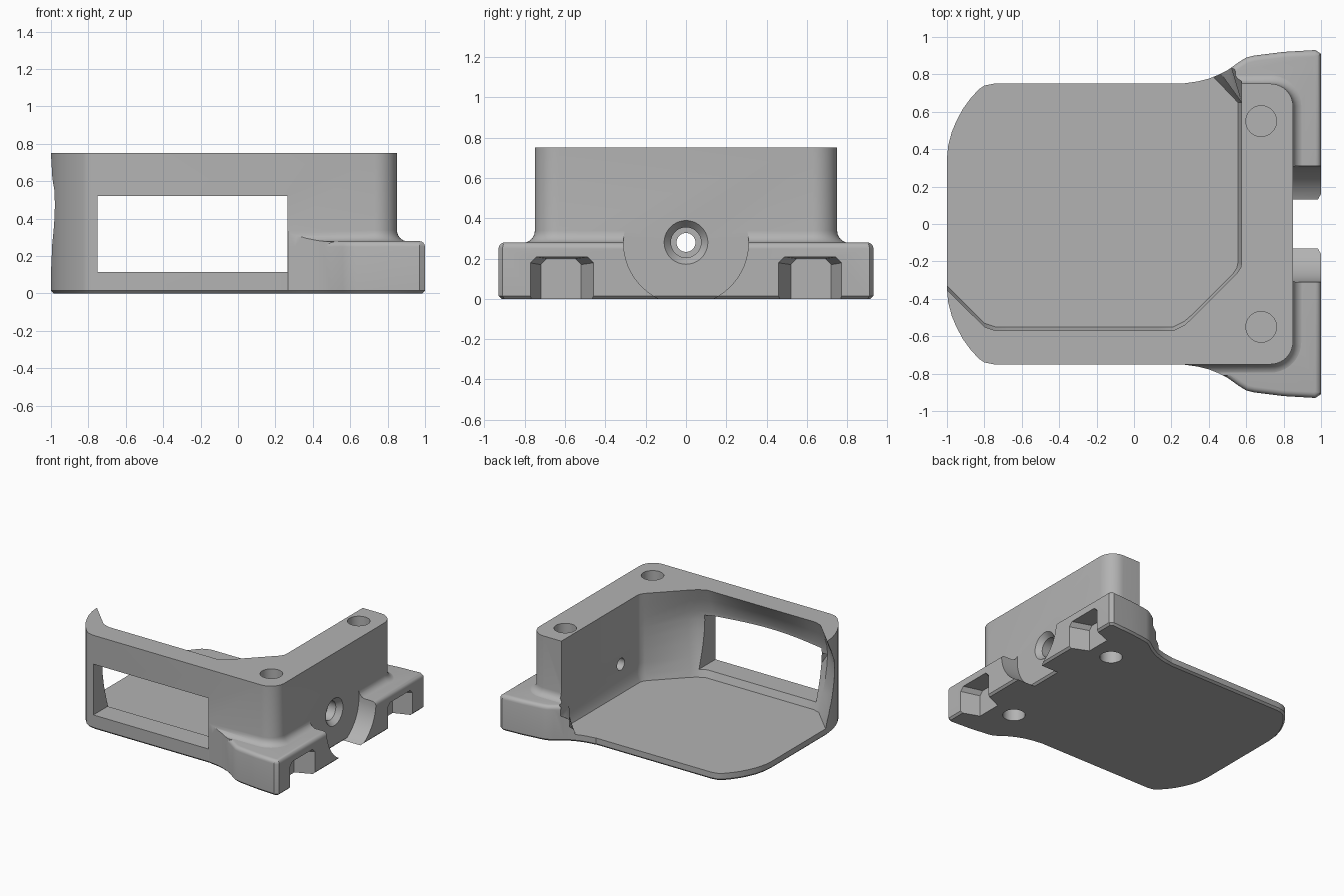
import bpy, bmesh
from math import sin, cos, pi, radians

if "Cube" in bpy.data.objects:
    bpy.data.objects.remove(bpy.data.objects["Cube"])

grey = bpy.data.materials.new("plain_grey")
grey.use_nodes = True
COLOUR = (0.45, 0.45, 0.45, 1)
grey.diffuse_color = COLOUR
grey.node_tree.nodes["Principled BSDF"].inputs["Base Color"].default_value = COLOUR


def loft(name, rings, top_round=0, bottom_chamfer=0):
    """Closed solid through equally long rings of points."""
    bm = bmesh.new()
    rows = [[bm.verts.new(p) for p in ring] for ring in rings]
    n = len(rows[0])
    for a, b in zip(rows, rows[1:]):
        for i in range(n):
            bm.faces.new((a[i], a[(i + 1) % n], b[(i + 1) % n], b[i]))
    low, high = bm.faces.new(rows[0][::-1]), bm.faces.new(rows[-1])
    bmesh.ops.recalc_face_normals(bm, faces=bm.faces)
    high_edges, low_edges = list(high.edges), list(low.edges)
    if top_round:
        bmesh.ops.bevel(bm, geom=high_edges, offset=top_round, segments=4,
                        profile=0.5, affect='EDGES', clamp_overlap=False)
    if bottom_chamfer:
        bmesh.ops.bevel(bm, geom=[e for e in low_edges if e.is_valid], offset=bottom_chamfer,
                        segments=1, affect='EDGES', clamp_overlap=False)
    mesh = bpy.data.meshes.new(name)
    bm.to_mesh(mesh)
    bm.free()
    mesh.materials.append(grey)
    obj = bpy.data.objects.new(name, mesh)
    bpy.context.collection.objects.link(obj)
    return obj


def at(points, z):
    return [(x, y, z) for x, y in points]


def prism(name, points, z0, z1, **kw):
    return loft(name, [at(points, z0), at(points, z1)], **kw)


def circle_x(x, r, z, n=64):
    return [(x, r * cos(2 * pi * i / n), z + r * sin(2 * pi * i / n)) for i in range(n)]


def circle_z(x, y, r, n=48):
    return [(x + r * cos(2 * pi * i / n), y + r * sin(2 * pi * i / n)) for i in range(n)]


def corner(cx, cy, r, start, n=10):
    return [(cx + r * cos(radians(start + 90 * i / n)),
             cy + r * sin(radians(start + 90 * i / n))) for i in range(n + 1)]


def mirrored(points):
    return points + [(x, -y) for x, y in reversed(points)]


def combine(target, tool, operation):
    mod = target.modifiers.new("cut", 'BOOLEAN')
    mod.operation, mod.object, mod.solver = operation, tool, 'EXACT'
    bpy.context.view_layer.objects.active = target
    bpy.ops.object.modifier_apply(modifier=mod.name)
    bpy.data.objects.remove(tool)


# Mounting flange with two flared feet
foot_line = [(.2, -.7), (.27, -.752), (.34, -.762), (.4, -.777), (.45, -.797), (.5, -.822),
             (.56, -.865), (.6, -.89), (.64, -.9), (.8, -.92), (.97, -.93), (1, -.91)]
foot_outline = mirrored(foot_line)
flange = prism("flange", foot_outline, 0, 0.28, top_round=0.03, bottom_chamfer=0.015)

# Concave fillet where the flange meets the walls
R = 0.06


def skirt(d, z):
    r = 0.12 + d
    right = corner(.73, -.63, r, -90)
    return at(mirrored([(0.1, -.75 - d)] + right), z)


levels = [skirt(R, 0.2)]
for k in range(7):
    a = k / 6 * pi / 2
    levels.append(skirt(R * (1 - sin(a)), 0.278 + R * (1 - cos(a))))
levels.append(skirt(-0.02, 0.35))
fillet = loft("fillet", levels)
combine(fillet, prism("fillet_limit", foot_outline, 0.1, 0.5), 'INTERSECT')
combine(flange, fillet, 'UNION')

# Round scoop between the feet, and a tapered pocket in each foot
combine(flange, loft("scoop", [circle_x(0.83, 0.31, 0.28), circle_x(1.2, 0.31, 0.28)]),
        'DIFFERENCE')
for s in (-1, 1):
    def mouth(x, y0, y1, top):
        c = 0.03
        return [(x, s * y, z) for y, z in
                ((y0, -.05), (y1, -.05), (y1, top - c), (y1 - c, top), (y0 + c, top), (y0, top - c))]
    combine(flange, loft("pocket", [mouth(.86, .52, .72, .2), mouth(1.02, .45, .78, .21)]),
            'DIFFERENCE')

# Main block with a bowed left end
left_bow = [(-1, -.35), (-.993, -.42), (-.975, -.49), (-.95, -.55), (-.915, -.615),
            (-.875, -.67), (-.83, -.72), (-.8, -.74), (-.75, -.75)]
body_outline = mirrored(left_bow + corner(.73, -.63, .12, -90))
housing = prism("housing", body_outline, 0, 0.75, bottom_chamfer=0.015)
combine(housing, flange, 'UNION')


# Hollow interior: open at the back and left, bulging at mid height
def cavity_ring(z, bulge, step):
    inset = 0.02 * step
    wedge = min(1, (z - 0.06) / 0.2)
    pts = [(-1.2, 1.2), (0.03 + 0.545 * wedge, 1.2), (.555 + inset, .65)]
    pts += [(.555 + inset, -.21), (.55 + inset, -.235), (.53 + inset, -.265)]
    x0, x1, n = .21, -.74, 12
    pts += [(.31 + .06 * bulge, -.485 - inset - .05 * bulge),
            (.27 + .04 * bulge, -.52 - inset - .055 * bulge)]
    for i in range(n + 1):
        t = i / n
        pts.append((x0 + (x1 - x0) * t,
                    -.55 - inset - bulge * (.07 + .06 * sin(pi * t))))
    pts += [(-.80, -.53 - inset - .09 * bulge), (-1.2, -.13 - inset - .12 * bulge)]
    return at(pts, z)


heights = [(.06, 0, 0), (.115, 0, 1), (.2, .35, 1), (.3, .7, 1), (.4, .93, 1), (.48, 1, 1),
           (.55, .93, 1), (.65, .5, 1), (.75, 0, 1), (.9, 0, 1)]
combine(housing, loft("cavity", [cavity_ring(*h) for h in heights]), 'DIFFERENCE')

# Wide window through the front wall
window = [(-.75, -1), (.265, -1), (.265, -.5), (-.75, -.5)]
combine(housing, prism("window", window, .115, .52), 'DIFFERENCE')

# Countersunk hole through the right wall
bore = [(.4, .047), (.74, .047), (.74, .075), (.81, .075), (.852, .11), (.95, .11)]
combine(housing, loft("bore", [circle_x(x, r, 0.28) for x, r in bore]), 'DIFFERENCE')

# Blind screw holes from above and below
for s in (-1, 1):
    for z0, z1 in ((.5, .9), (-.1, .12)):
        combine(housing, prism("screw_hole", circle_z(.68, s * .55, .082), z0, z1), 'DIFFERENCE')

# Smooth curved faces, keep the edges crisp
bpy.ops.object.select_all(action='DESELECT')
housing.select_set(True)
bpy.context.view_layer.objects.active = housing
bpy.ops.object.shade_smooth_by_angle(angle=radians(28))
